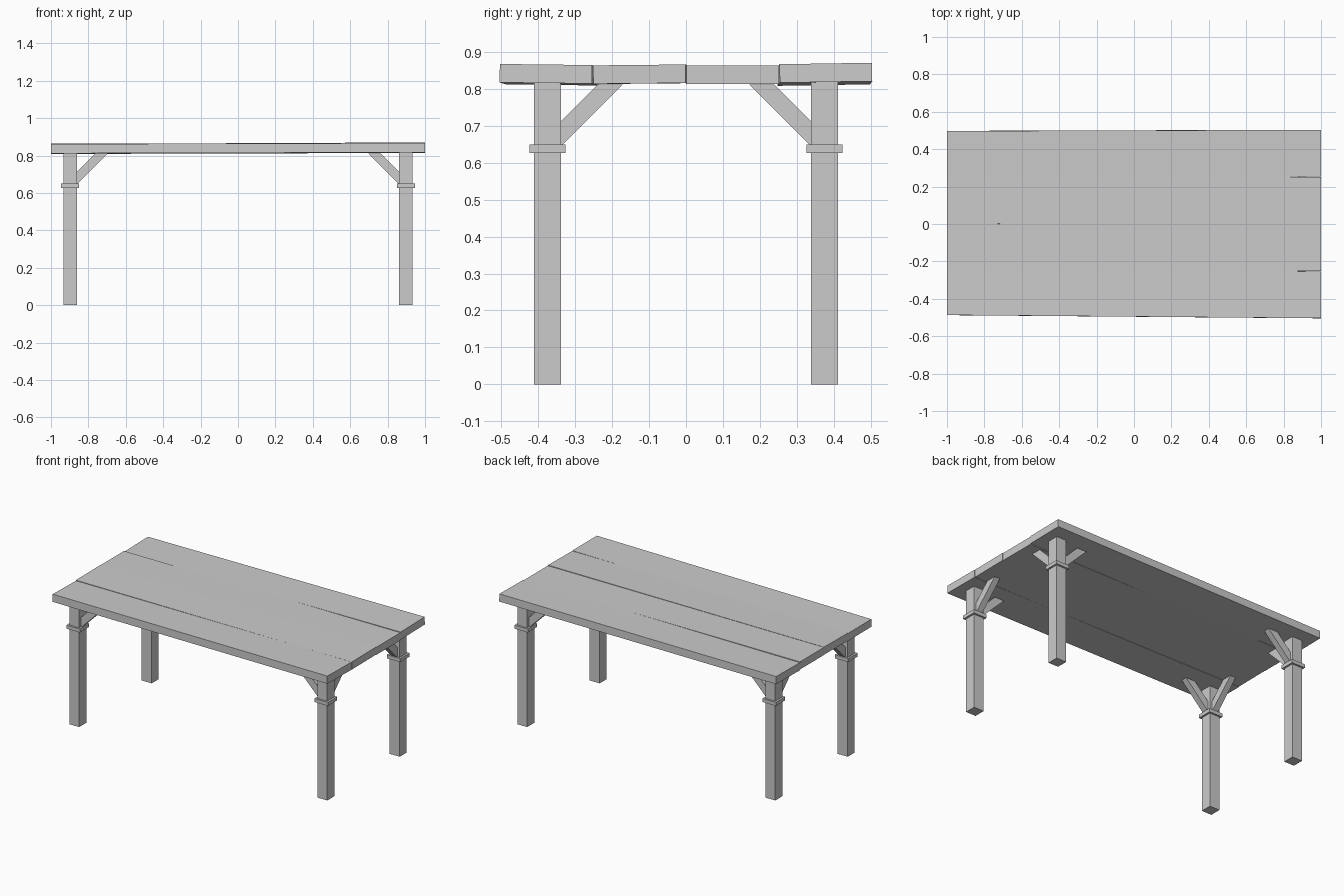
import bpy, bmesh
from mathutils import Matrix, Vector, Euler

if "Cube" in bpy.data.objects:
    bpy.data.objects.remove(bpy.data.objects["Cube"])


def make_object(name, bm):
    bmesh.ops.recalc_face_normals(bm, faces=bm.faces)
    mesh = bpy.data.meshes.new(name)
    bm.to_mesh(mesh)
    bm.free()
    ob = bpy.data.objects.new(name, mesh)
    bpy.context.collection.objects.link(ob)
    return ob


def box(name, centre, size, rot=(0, 0, 0)):
    bm = bmesh.new()
    bmesh.ops.create_cube(bm, size=1, matrix=Matrix.LocRotScale(
        Vector(centre), Euler(rot), Vector(size)))
    return make_object(name, bm)


def brace(name, x, y, direction):
    """45 degree strut from the leg up to the tabletop, cut level at the top."""
    profile = [(0.015, 0.69), (0.136, 0.812), (0.204, 0.812), (0.035, 0.643), (0.015, 0.643)]
    out = Vector(direction)
    side = Vector((-out.y, out.x, 0)) * 0.02
    bm = bmesh.new()
    base = [bm.verts.new(Vector((x, y, z)) + out * d - side) for d, z in profile]
    face = bm.faces.new(base)
    new = bmesh.ops.extrude_face_region(bm, geom=[face])["geom"]
    bmesh.ops.translate(bm, vec=side * 2,
                        verts=[v for v in new if isinstance(v, bmesh.types.BMVert)])
    return make_object(name, bm)


# Tabletop planks, each slightly askew: y, z, roll, pitch, yaw
planks = [
    (-0.3705, 0.8378, -0.012, -0.0026, -0.0085),
    (-0.1245, 0.8390, 0.010, -0.0003, -0.0015),
    (0.1255, 0.8380, 0.0, 0.0003, 0.0005),
    (0.3755, 0.8390, 0.016, -0.0042, 0.0030),
]
for i, (y, z, roll, pitch, yaw) in enumerate(planks):
    box(f"top_plank_{i + 1}", (0, y, z), (2, 0.25, 0.05), (roll, pitch, yaw))

# Four legs, each with a collar and two braces
for sx, side in ((-1, "left"), (1, "right")):
    for sy, end in ((-1, "front"), (1, "back")):
        x, y = sx * 0.898, sy * 0.3745
        tag = f"{end}_{side}"
        box(f"{tag}_leg", (x, y, 0.41), (0.072, 0.073, 0.82))
        box(f"{tag}_collar", (x, y, 0.638), (0.097, 0.097, 0.023))
        brace(f"{tag}_long_brace", x, y, (-sx, 0, 0))
        brace(f"{tag}_cross_brace", x, y, (0, -sy, 0))
